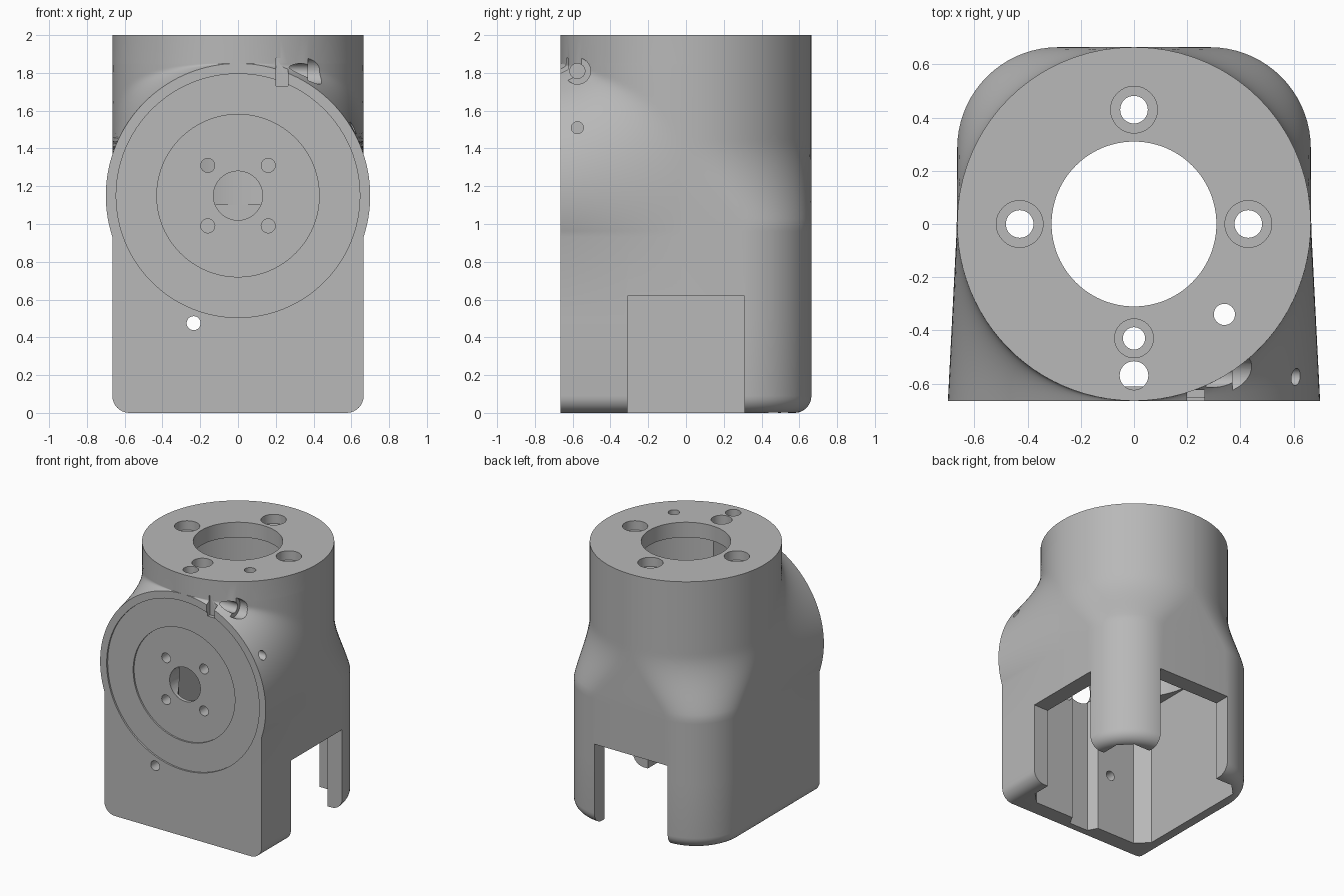
import bpy
import bmesh
from math import sin, cos, atan, asin, pi, radians
from mathutils import Matrix, Vector

R = 0.665            # half width of body and radius of neck
DISK_R, DISK_Z = 0.70, 1.15
FILLET = 0.09
CORNER = 0.38

cube = bpy.data.objects.get("Cube")
if cube:
    bpy.data.objects.remove(cube, do_unlink=True)

grey = bpy.data.materials.new("plain grey")
grey.use_nodes = True
colour = (0.48, 0.48, 0.48, 1)
grey.diffuse_color = colour
for node in grey.node_tree.nodes:
    if node.type == 'BSDF_PRINCIPLED':
        node.inputs["Base Color"].default_value = colour


def make_object(name, bm):
    bmesh.ops.recalc_face_normals(bm, faces=bm.faces)
    mesh = bpy.data.meshes.new(name)
    bm.to_mesh(mesh)
    bm.free()
    mesh.materials.append(grey)
    obj = bpy.data.objects.new(name, mesh)
    bpy.context.collection.objects.link(obj)
    return obj


def loft(name, rings):
    bm = bmesh.new()
    loops = [[bm.verts.new(p) for p in ring] for ring in rings]
    n = len(loops[0])
    for low, high in zip(loops, loops[1:]):
        for i in range(n):
            j = (i + 1) % n
            bm.faces.new((low[i], low[j], high[j], high[i]))
    bm.faces.new(loops[0][::-1])
    bm.faces.new(loops[-1])
    return make_object(name, bm)


def prism(name, outline, z0, z1):
    return loft(name, [[(x, y, z) for x, y in outline] for z in (z0, z1)])


def box(name, x0, x1, y0, y1, z0, z1):
    return prism(name, [(x0, y0), (x1, y0), (x1, y1), (x0, y1)], z0, z1)


def cylinder(name, axis, u, v, radius, start, end, sides=32):
    """Cylinder along an axis; u, v are the other two coordinates in order."""
    turn = {'X': Matrix.Rotation(pi / 2, 4, 'Y'),
            'Y': Matrix.Rotation(pi / 2, 4, 'X'), 'Z': Matrix()}[axis]
    mid = (start + end) / 2
    centre = {'X': (mid, u, v), 'Y': (u, mid, v), 'Z': (u, v, mid)}[axis]
    bm = bmesh.new()
    bmesh.ops.create_cone(bm, cap_ends=True, segments=sides, radius1=radius,
                          radius2=radius, depth=end - start,
                          matrix=Matrix.Translation(Vector(centre)) @ turn)
    return make_object(name, bm)


# Body cross-section: square front, side tangent to the neck, rounded back
def section(z, width, inset=0.0):
    t = min(max((z - 1.0) / 0.43, 0), 1)
    ease = t * t * (3 - 2 * t)
    ease = (ease + 1 - (1 - t) ** 2) / 2
    corner = CORNER + (0.66 - CORNER) * ease
    edge = max(atan(width / R), 0.02)
    half = []
    steps = 24
    for i in range(steps):
        a = edge + (pi / 2 - edge) * i / steps
        r = R / cos(max(2 * edge - a, 0))
        half.append((r * sin(a) * (R - inset) / R, -r * cos(a), z))
    for i in range(19):
        a = pi / 2 * i / 18
        c = R - corner
        half.append((c + (corner - inset) * cos(a),
                     c + (corner - inset) * sin(a), z))
    return half + [(-x, y, h) for x, y, h in reversed(half)]


rings = []
for i in range(9):
    a = pi / 2 * i / 8
    rings.append(section(FILLET * (1 - cos(a)), R, FILLET * (1 - sin(a))))
rings.append(section(0.5, R))
first = asin(R / DISK_R)
for i in range(41):
    a = first + (pi - first) * i / 40
    rings.append(section(DISK_Z - DISK_R * cos(a), DISK_R * sin(a)))
rings.append(section(2.0, 0))
body = loft("joint_housing", rings)

# Inner cavity: chamfered square below, round above, with a cable channel
W, C = 0.54, 0.09
K = W - C
cavity = [(-K, -W), (K, -W), (W, -K), (W, K),
          (K, W), (-K, W), (-W, K), (-W, -K)]
channel = [(-0.14, -0.5), (-0.08, -0.612), (0.08, -0.612), (0.14, -0.5)]
cutters = [
    prism("cavity_cut", cavity, -0.1, 1.1),
    cylinder("neck_cavity_cut", 'Z', 0, 0, 0.535, 0.9, 1.885, 96),
    prism("channel_cut", channel, -0.2, 1.87),
    cylinder("top_bore_cut", 'Z', 0, 0, 0.31, 1.7, 2.1, 96),
    # Openings in the left side and the back
    box("side_opening_cut", 0.3, 1, -0.31, 0.31, -0.3, 0.62),
    box("back_opening_cut", -0.31, 0.31, 0.3, 1, -0.3, 0.62),
    # Stepped round face on the front
    cylinder("outer_recess_cut", 'Y', 0, DISK_Z, 0.645, -0.8, -0.652, 128),
    cylinder("inner_recess_cut", 'Y', 0, DISK_Z, 0.43, -0.8, -0.64, 96),
    cylinder("centre_hole_cut", 'Y', 0, DISK_Z, 0.13, -0.8, -0.45, 48),
    cylinder("small_front_hole_cut", 'Y', -0.235, 0.475, 0.037, -0.8, -0.45),
    # Key slot and side screw holes
    box("key_slot_cut", 0.2, 0.265, -0.8, -0.625, 1.73, 1.88),
    cylinder("screw_pocket_cut", 'X', -0.575, 1.81, 0.07, 0.37, 0.8),
    cylinder("screw_bore_cut", 'X', -0.575, 1.81, 0.04, 0.15, 0.6),
    cylinder("side_hole_cut", 'X', -0.575, 1.51, 0.032, 0.4, 0.9),
    # Plain holes in the top
    cylinder("cable_hole_cut", 'Z', 0, -0.57, 0.054, 1.8, 2.1),
    cylinder("pin_hole_cut", 'Z', 0.34, -0.34, 0.04, 1.8, 2.1),
]
for x in (-0.16, 0.16):
    for z in (-0.16, 0.16):
        cutters.append(cylinder("face_hole_cut", 'Y', x, DISK_Z + z,
                                0.037, -0.8, -0.45))

# Counterbored bolt holes in the top
for x, y, wide, narrow in ((0.43, 0, 0.088, 0.052), (-0.43, 0, 0.088, 0.052),
                           (0, 0.43, 0.088, 0.052), (0, -0.43, 0.073, 0.042)):
    cutters.append(cylinder("counterbore_cut", 'Z', x, y, wide, 1.93, 2.1))
    cutters.append(cylinder("bolt_hole_cut", 'Z', x, y, narrow, 1.8, 2.15))

bpy.ops.object.select_all(action='DESELECT')
bpy.context.view_layer.objects.active = body
body.select_set(True)
for cutter in cutters:
    cutter.hide_render = True
    cut = body.modifiers.new("cut", 'BOOLEAN')
    cut.operation = 'DIFFERENCE'
    cut.solver = 'EXACT'
    cut.object = cutter
    bpy.ops.object.modifier_apply(modifier=cut.name)
    bpy.data.objects.remove(cutter, do_unlink=True)

bpy.ops.object.shade_smooth_by_angle(angle=radians(30))
